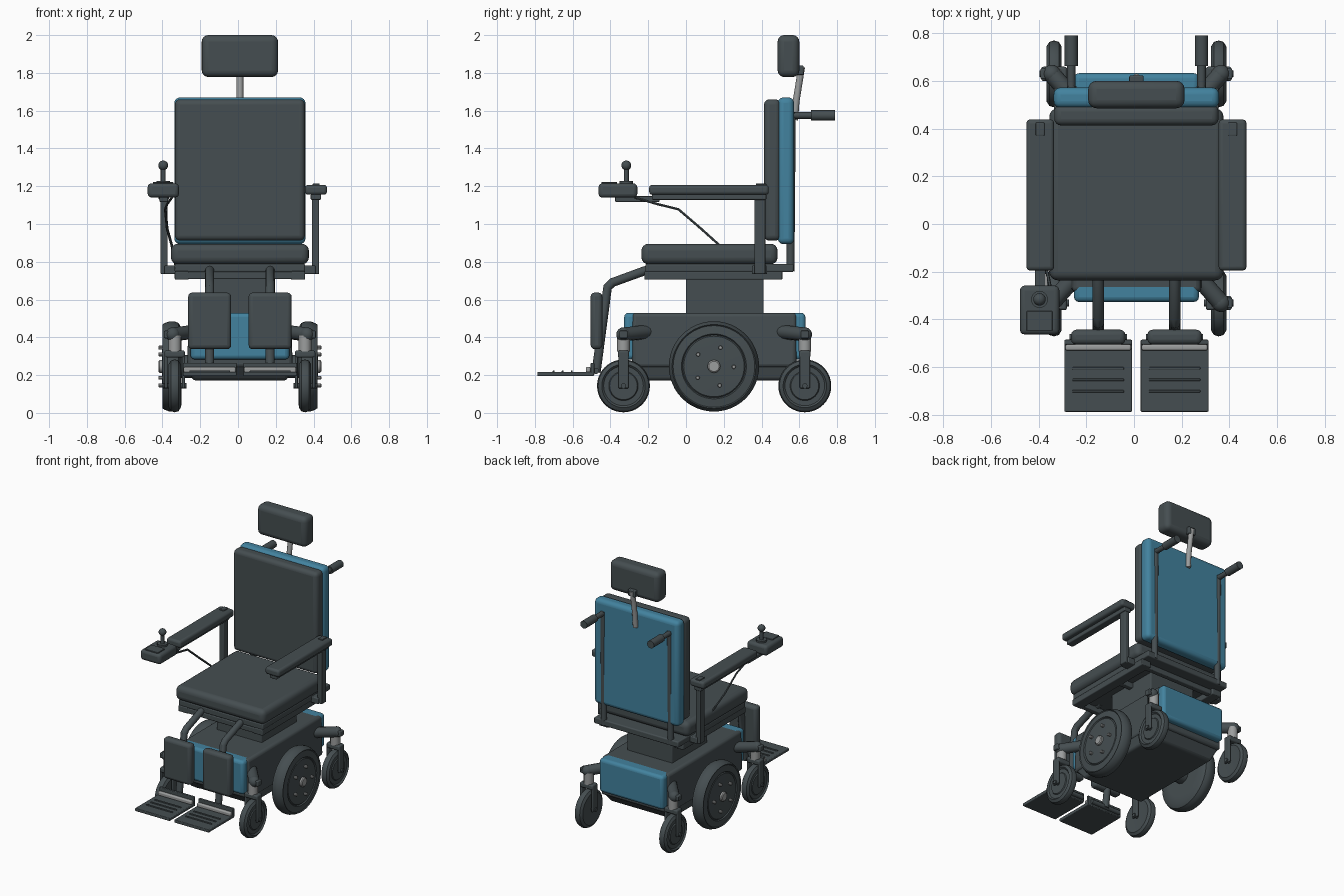
import bpy, bmesh, math
from mathutils import Vector

if "Cube" in bpy.data.objects:
    bpy.data.objects.remove(bpy.data.objects["Cube"])

CX = 0.01   # centre line of the chair


def material(name, rgb):
    m = bpy.data.materials.new(name)
    m.diffuse_color = (*rgb, 1)
    m.use_nodes = True
    m.node_tree.nodes["Principled BSDF"].inputs["Base Color"].default_value = m.diffuse_color
    return m


DARK = material("dark slate", (0.060, 0.076, 0.082))
BLUE = material("blue shell", (0.055, 0.225, 0.345))
GREY = material("grey metal", (0.33, 0.34, 0.34))


def finish(ob, mat, bevel=0, segments=3):
    ob.data.materials.append(mat)
    bpy.ops.object.select_all(action='DESELECT')
    ob.select_set(True)
    bpy.context.view_layer.objects.active = ob
    bpy.ops.object.shade_smooth_by_angle(angle=math.radians(35))
    if bevel:
        b = ob.modifiers.new("bevel", 'BEVEL')
        b.width, b.segments, b.limit_method = bevel, segments, 'ANGLE'
        bpy.ops.object.modifier_move_to_index(modifier="bevel", index=0)
    return ob


def from_bmesh(name, bm, mat, bevel=0, segments=3):
    bmesh.ops.recalc_face_normals(bm, faces=bm.faces)
    me = bpy.data.meshes.new(name)
    bm.to_mesh(me)
    bm.free()
    ob = bpy.data.objects.new(name, me)
    bpy.context.collection.objects.link(ob)
    return finish(ob, mat, bevel, segments)


def box(name, x, y, z, mat=DARK, bevel=0.006, segments=3):
    """Box from (min, max) pairs; x is measured from the centre line."""
    bm = bmesh.new()
    bmesh.ops.create_cube(bm, size=1)
    for v in bm.verts:
        v.co = Vector([(a + b) / 2 + c * abs(b - a) for (a, b), c in zip((x, y, z), v.co)])
        v.co.x += CX
    return from_bmesh(name, bm, mat, bevel, segments)


def tube(name, points, radius, mat=DARK, sides=20):
    """Round bar along a list of points."""
    cu = bpy.data.curves.new(name, 'CURVE')
    cu.dimensions, cu.bevel_depth, cu.use_fill_caps = '3D', radius, True
    cu.bevel_resolution = sides // 4 - 1
    sp = cu.splines.new('POLY')
    sp.points.add(len(points) - 1)
    for p, (x, y, z) in zip(sp.points, points):
        p.co = (x + CX, y, z, 1)
    ob = bpy.data.objects.new(name, cu)
    bpy.context.collection.objects.link(ob)
    bpy.ops.object.select_all(action='DESELECT')
    ob.select_set(True)
    bpy.context.view_layer.objects.active = ob
    bpy.ops.object.convert(target='MESH')
    return finish(bpy.context.object, mat)


def ball(name, p, radius, mat=DARK):
    bm = bmesh.new()
    bmesh.ops.create_uvsphere(bm, u_segments=20, v_segments=12, radius=radius)
    bmesh.ops.translate(bm, verts=bm.verts, vec=(p[0] + CX, p[1], p[2]))
    return from_bmesh(name, bm, mat)


def wheel(name, x, y, z, side, profile, mat=DARK, n=48):
    """Lathe a (radius, offset) profile round an x axis; offset points outward."""
    bm = bmesh.new()
    rings = []
    for r, o in profile:
        rings.append([bm.verts.new((CX + side * (x + o),
                                    y + r * math.cos(2 * math.pi * i / n),
                                    z + r * math.sin(2 * math.pi * i / n))) for i in range(n)])
    for a, b in zip(rings, rings[1:]):
        for i in range(n):
            bm.faces.new((a[i], a[(i + 1) % n], b[(i + 1) % n], b[i]))
    bm.faces.new(rings[0])
    bm.faces.new(rings[-1])
    # side * CX keeps the wheel mirrored about the centre line
    return from_bmesh(name, bm, mat)


# headrest, backrest and seat
box("headrest", (-.202, .202), (.485, .6), (1.778, 2.0), bevel=.035, segments=4)
tube("headrest_post", [(0, .575, 1.55), (0, .583, 1.65), (0, .612, 1.83)], .018, GREY)
box("headrest_bracket", (-.03, .03), (.585, .622), (1.79, 1.84))
box("back_cushion", (-.344, .344), (.413, .50), (.912, 1.66), bevel=.028, segments=4)
box("back_shell", (-.347, .347), (.486, .572), (.893, 1.67), BLUE, .03, 4)
box("seat_cushion", (-.365, .365), (-.236, .485), (.787, .895), bevel=.036, segments=4)
box("seat_frame", (-.345, .345), (-.215, .57), (.745, .789), bevel=.008)
for s in (-1, 1):
    box("seat_rail", (s * .345, s * .27), (-.22, .51), (.705, .75))
for y in (-.2, .2, .47):
    box("seat_cross_rail", (-.3, .3), (y - .02, y + .02), (.708, .747))

# pedestal and powered base with tapered underside
box("lift_pedestal", (-.185, .185), (0, .41), (.5, .75))
bm = bmesh.new()
bmesh.ops.create_cube(bm, size=1)
for v in bm.verts:
    top = v.co.z > 0
    v.co = (CX + v.co.x * (.54 if top else .56), .15 + v.co.y * .87, .53 if top else .24)
from_bmesh("base_body", bm, DARK, .02)
bm = bmesh.new()
bmesh.ops.create_cube(bm, size=1)
for v in bm.verts:
    low = v.co.z < 0
    v.co = (CX + v.co.x * (.5 if low else .55), .15 + v.co.y * (.72 if low else .86), .172 if low else .26)
from_bmesh("base_tray", bm, DARK, .015)
box("front_cover", (-.262, .262), (-.327, -.23), (.283, .53), BLUE, .022)
box("rear_cover", (-.262, .262), (.53, .632), (.283, .53), BLUE, .022)

tyre = [(.15, -.05), (.205, -.05), (.23, -.035), (.239, -.012), (.239, .012), (.23, .037),
        (.222, .05), (.216, .044), (.172, .05), (.166, .042), (.16, .048), (.05, .053)]
caster = [(.07, -.028), (.115, -.032), (.134, -.02), (.14, 0), (.134, .02), (.115, .032),
          (.105, .022), (.078, .022), (.073, .028), (.02, .028)]
cap = [(.034, -.01), (.034, .012), (.027, .018)]
stud = [(.011, -.01), (.011, .018), (.008, .021)]

for s in (-1, 1):
    # drive wheels
    wy, wz = .148, .246
    wheel("drive_wheel", .36, wy, wz, s, tyre)
    wheel("hub_cap", .413, wy, wz, s, cap, GREY, 20)
    for k in range(5):
        a = 2 * math.pi * k / 5 - .02
        wheel("wheel_stud", .41, wy + .105 * math.cos(a), wz + .105 * math.sin(a), s, stud, GREY, 10)
    tube("drive_axle", [(s * .24, wy, wz), (s * .34, wy, wz)], .06)

    # casters with forks and swing arms
    for y, d in ((-.331, 1), (.629, -1)):
        cx = .345
        wheel("caster_wheel", cx, y, .143, s, caster, n=40)
        tube("caster_axle", [(s * (cx - .062), y, .143), (s * (cx + .062), y, .143)], .014)
        for o in (-.046, .046):
            box("fork_leg", (s * (cx + o) - .008, s * (cx + o) + .008), (y - .027, y + .027), (.13, .325))
        box("fork_bridge", (s * cx - .054, s * cx + .054), (y - .03, y + .03), (.293, .33), bevel=.01)
        tube("swivel_sleeve", [(s * cx, y, .325), (s * cx, y, .41)], .034, GREY)
        tube("swing_arm", [(s * .24, y + d * .13, .43), (s * .355, y, .415)], .037)
        ball("swing_arm_end", (s * .355, y, .415), .038)
        box("arm_end_bolt", (s * .37, s * .402), (y - .022, y + .022), (.395, .435))

    # armrests
    box("arm_pad", (s * .345, s * .461), (-.195, .438), (1.155, 1.207), bevel=.016)
    box("arm_rail", (s * .375, s * .43), (-.18, .425), (1.128, 1.16))
    box("arm_pad_tab", (s * .385, s * .422), (.37, .425), (1.2, 1.214), bevel=.004)
    box("arm_post", (s * .382, s * .42), (.363, .42), (.735, 1.14))
    box("arm_mount", (s * .33, s * .40), (.35, .43), (.735, .78))

    # push handles and their uprights
    tube("back_upright", [(s * .273, .553, .75), (s * .273, .56, 1.59)], .021)
    tube("handle_stem", [(s * .273, .56, 1.575), (s * .273, .68, 1.575)], .018)
    tube("handle_grip", [(s * .273, .663, 1.575), (s * .273, .79, 1.575)], .028)

    # leg rests
    lx = s * .16
    tube("leg_hanger", [(lx, -.15, .765), (lx, -.22, .752), (lx, -.39, .69),
                        (lx, -.415, .665), (lx, -.476, .215)], .024)
    box("calf_pad", (lx - .114, lx + .114), (-.505, -.443), (.337, .637), bevel=.022)
    box("foot_plate", (lx - .142, lx + .142), (-.787, -.487), (.195, .217), bevel=.005)
    box("foot_lip", (lx - .142, lx + .142), (-.505, -.485), (.2, .265), bevel=.005)
    box("foot_hinge", (lx - .138, lx + .138), (-.53, -.505), (.214, .243), GREY, .008)
    for k in range(3):
        y = -.605 - .048 * k
        box("foot_grip", (lx - .108, lx + .108), (y - .005, y + .005), (.212, .224), bevel=.003)
    tube("foot_pivot", [(lx - .12, -.476, .222), (lx + .12, -.476, .222)], .016)

# joystick controller
box("joystick_box", (-.488, -.323), (-.463, -.258), (1.14, 1.215), bevel=.02)
box("joystick_panel", (-.46, -.352), (-.447, -.365), (1.21, 1.222), bevel=.003)
tube("joystick_boot", [(-.406, -.316, 1.21), (-.406, -.316, 1.228)], .036)
tube("joystick_stem", [(-.406, -.316, 1.22), (-.406, -.316, 1.31)], .013)
ball("joystick_knob", (-.406, -.316, 1.31), .026)
box("joystick_bracket", (-.425, -.38), (-.375, -.14), (1.117, 1.147))
tube("joystick_cable", [(-.36, -.27, 1.14), (-.385, -.15, 1.105), (-.395, -.04, 1.078),
                        (-.385, .08, .975), (-.36, .18, .885), (-.34, .22, .78)], .007, sides=8)
